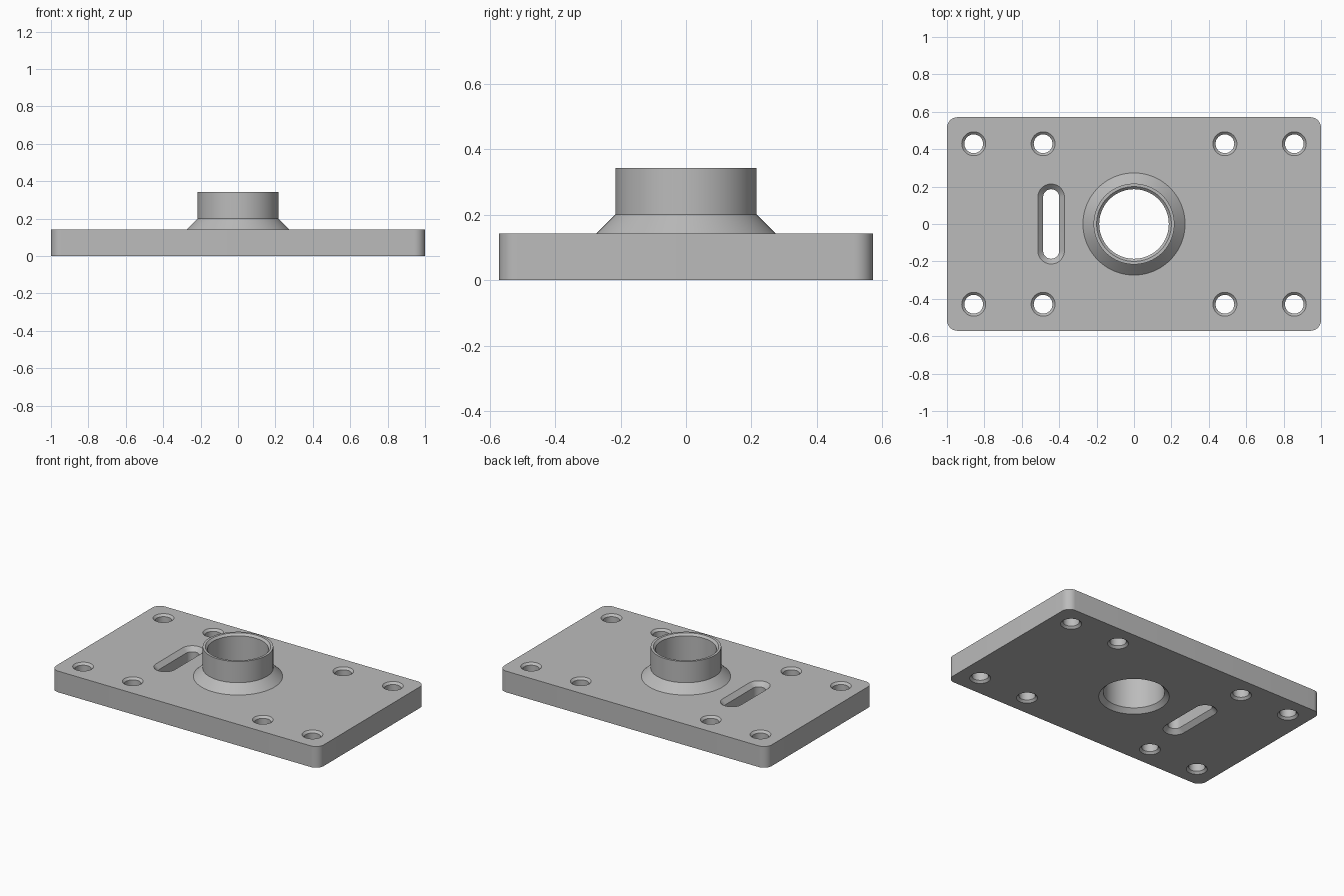
import bpy, bmesh, math

default = bpy.data.objects.get("Cube")
if default:
    bpy.data.objects.remove(default, do_unlink=True)

grey = bpy.data.materials.new("machined grey")
grey.use_nodes = True
colour = (0.5, 0.5, 0.5, 1)
grey.diffuse_color = colour
grey.node_tree.nodes["Principled BSDF"].inputs["Base Color"].default_value = colour

PLATE_TOP = 0.143
BOSS_TOP = 0.343
OVER = 0.03  # how far cutters reach past a surface


def loft(name, levels, cx=0, cy=0, hx=0, hy=0, steps=12):
    """Stack rounded outlines: corner centres at +-hx, +-hy, levels are (radius, z)."""
    bm = bmesh.new()
    rings = []
    for r, z in levels:
        ring = []
        for q, (sx, sy) in enumerate(((1, 1), (-1, 1), (-1, -1), (1, -1))):
            for i in range(steps + 1):
                a = (q + i / steps) * math.pi / 2
                ring.append(bm.verts.new((cx + sx * hx + r * math.cos(a),
                                          cy + sy * hy + r * math.sin(a), z)))
        rings.append(ring)
    n = len(rings[0])
    for low, high in zip(rings, rings[1:]):
        for i in range(n):
            j = (i + 1) % n
            bm.faces.new((low[i], low[j], high[j], high[i]))
    bm.faces.new(rings[0][::-1])
    bm.faces.new(rings[-1])
    bmesh.ops.remove_doubles(bm, verts=bm.verts, dist=1e-5)
    bmesh.ops.recalc_face_normals(bm, faces=bm.faces)
    mesh = bpy.data.meshes.new(name)
    bm.to_mesh(mesh)
    bm.free()
    mesh.materials.append(grey)
    obj = bpy.data.objects.new(name, mesh)
    bpy.context.collection.objects.link(obj)
    return obj


def through_cut(name, r, top, low_chamfer, high_chamfer, **place):
    """Through-hole cutter with a 45 degree chamfer at each end."""
    levels = [(r + low_chamfer + OVER, -OVER), (r, low_chamfer),
              (r, top - high_chamfer), (r + high_chamfer + OVER, top + OVER)]
    return loft(name, levels, **place)


def combine(body, tool, operation):
    mod = body.modifiers.new(tool.name, 'BOOLEAN')
    mod.operation = operation
    mod.solver = 'EXACT'
    mod.object = tool
    bpy.context.view_layer.update()
    graph = bpy.context.evaluated_depsgraph_get()
    mesh = bpy.data.meshes.new_from_object(body.evaluated_get(graph))
    body.modifiers.clear()
    body.data = mesh
    bpy.data.objects.remove(tool, do_unlink=True)


# Rounded base plate
R = 0.057
body = loft("flange_plate", [(R, 0), (R, PLATE_TOP)], hx=1 - R, hy=0.571 - R)

# Central collar with its conical foot
collar = loft("collar", [(0.273, 0.08), (0.273, PLATE_TOP), (0.216, 0.2),
                         (0.216, BOSS_TOP)], steps=24)
combine(body, collar, 'UNION')

# Central bore
combine(body, through_cut("bore", 0.186, BOSS_TOP, 0.028, 0.014, steps=24), 'DIFFERENCE')

# Chamfered slot on the right
combine(body, through_cut("slot", 0.043, PLATE_TOP, 0.028, 0.028,
                          cx=-0.443, hy=0.143), 'DIFFERENCE')

# Eight mounting holes
for x in (-0.857, -0.486, 0.486, 0.857):
    for y in (-0.429, 0.429):
        hole = through_cut("mounting_hole", 0.05, PLATE_TOP, 0.014, 0.014, cx=x, cy=y)
        combine(body, hole, 'DIFFERENCE')

body.data.materials.clear()
body.data.materials.append(grey)
bpy.ops.object.select_all(action='DESELECT')
body.select_set(True)
bpy.context.view_layer.objects.active = body
bpy.ops.object.shade_smooth_by_angle(angle=math.radians(25))
